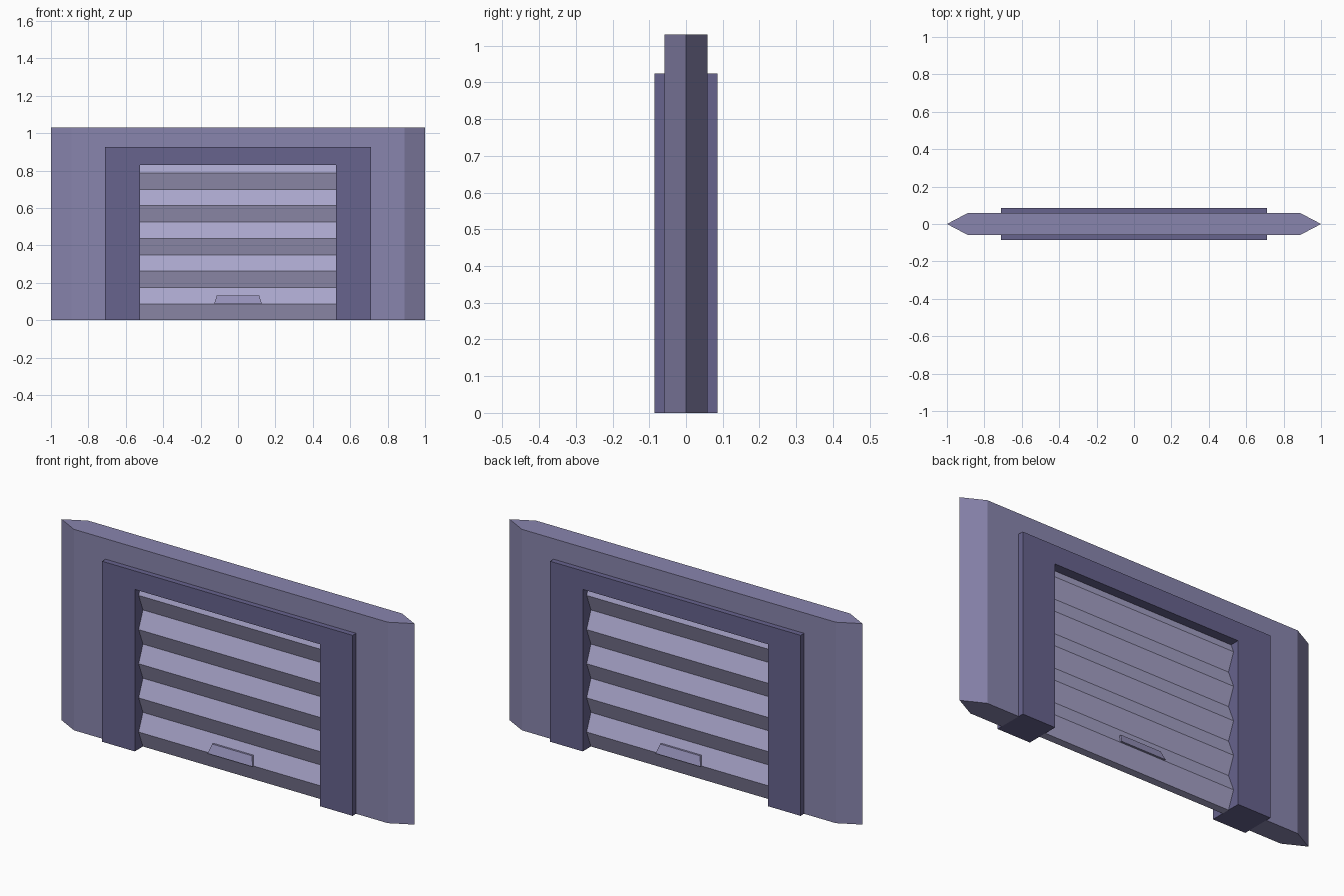
import bpy, bmesh
from mathutils import Vector

if "Cube" in bpy.data.objects:
    bpy.data.objects.remove(bpy.data.objects["Cube"])


def material(name, color):
    mat = bpy.data.materials.new(name)
    mat.diffuse_color = (*color, 1)
    mat.use_nodes = True
    mat.node_tree.nodes["Principled BSDF"].inputs["Base Color"].default_value = mat.diffuse_color
    return mat


def prism(name, points, offset, mat=None):
    """Solid made by sweeping a planar outline along an offset."""
    bm = bmesh.new()
    face = bm.faces.new([bm.verts.new(p) for p in points])
    res = bmesh.ops.extrude_face_region(bm, geom=[face], use_keep_orig=True)
    moved = [v for v in res["geom"] if isinstance(v, bmesh.types.BMVert)]
    bmesh.ops.translate(bm, verts=moved, vec=Vector(offset))
    bmesh.ops.recalc_face_normals(bm, faces=bm.faces)
    mesh = bpy.data.meshes.new(name)
    bm.to_mesh(mesh)
    bm.free()
    obj = bpy.data.objects.new(name, mesh)
    bpy.context.collection.objects.link(obj)
    if mat:
        mesh.materials.append(mat)
    return obj


wall_mat = material("wall_purple", (0.25, 0.235, 0.42))
frame_mat = material("frame_purple", (0.135, 0.125, 0.27))
shutter_mat = material("shutter_lilac", (0.40, 0.38, 0.60))
handle_mat = material("handle_purple", (0.30, 0.28, 0.48))

# Sizes: wall, frame outside, doorway
WALL_H, WALL_Y = 1.03, 0.058
FRAME_X, FRAME_Y, FRAME_H = 0.71, 0.086, 0.925
DOOR_X, DOOR_H = 0.525, 0.83

# Wall with pointed ends, cut out where the frame sits
plan = [(-1, 0), (-0.89, -WALL_Y), (0.89, -WALL_Y),
        (1, 0), (0.89, WALL_Y), (-0.89, WALL_Y)]
wall = prism("wall", [(x, y, 0) for x, y in plan], (0, 0, WALL_H), wall_mat)
cutter = prism("wall_cutter", [(-FRAME_X, -0.2, -0.1), (FRAME_X, -0.2, -0.1),
                               (FRAME_X, -0.2, FRAME_H), (-FRAME_X, -0.2, FRAME_H)],
               (0, 0.4, 0))
cutter.hide_render = True
cut = wall.modifiers.new("doorway", "BOOLEAN")
cut.operation = "DIFFERENCE"
cut.solver = "EXACT"
cut.object = cutter
bpy.context.view_layer.objects.active = wall
bpy.ops.object.modifier_apply(modifier=cut.name)
bpy.data.objects.remove(cutter)

# Door frame, thicker than the wall
outline = [(-FRAME_X, 0), (-FRAME_X, FRAME_H), (FRAME_X, FRAME_H), (FRAME_X, 0),
           (DOOR_X, 0), (DOOR_X, DOOR_H), (-DOOR_X, DOOR_H), (-DOOR_X, 0)]
prism("door_frame", [(x, -FRAME_Y, z) for x, z in outline],
      (0, 2 * FRAME_Y, 0), frame_mat)

# Folded roller shutter: zigzag on both faces
STEP, GROOVE, RIDGE = 0.0875, 0.02, 0.055
front = [(RIDGE if i % 2 else GROOVE, i * STEP) for i in range(10)]
t = (DOOR_H - 9 * STEP) / STEP
front.append((RIDGE + (GROOVE - RIDGE) * t, DOOR_H))
section = [(-y, z) for y, z in front] + [(y, z) for y, z in reversed(front)]
prism("roller_shutter", [(-DOOR_X, y, z) for y, z in section],
      (2 * DOOR_X, 0, 0), shutter_mat)

# Tapered pull handle on each side of the lowest ridge
for side, label in ((-1, "front"), (1, "back")):
    handle = prism(f"{label}_handle",
                   [(-0.127, side * 0.03, 0.088), (0.127, side * 0.03, 0.088),
                    (0.127, side * 0.065, 0.088), (-0.127, side * 0.065, 0.088)],
                   (0, 0, 0.045), handle_mat)
    for v in handle.data.vertices:
        if v.co.z > 0.1:
            v.co.x *= 0.89
            if abs(v.co.y) > 0.05:
                v.co.y = side * 0.047
